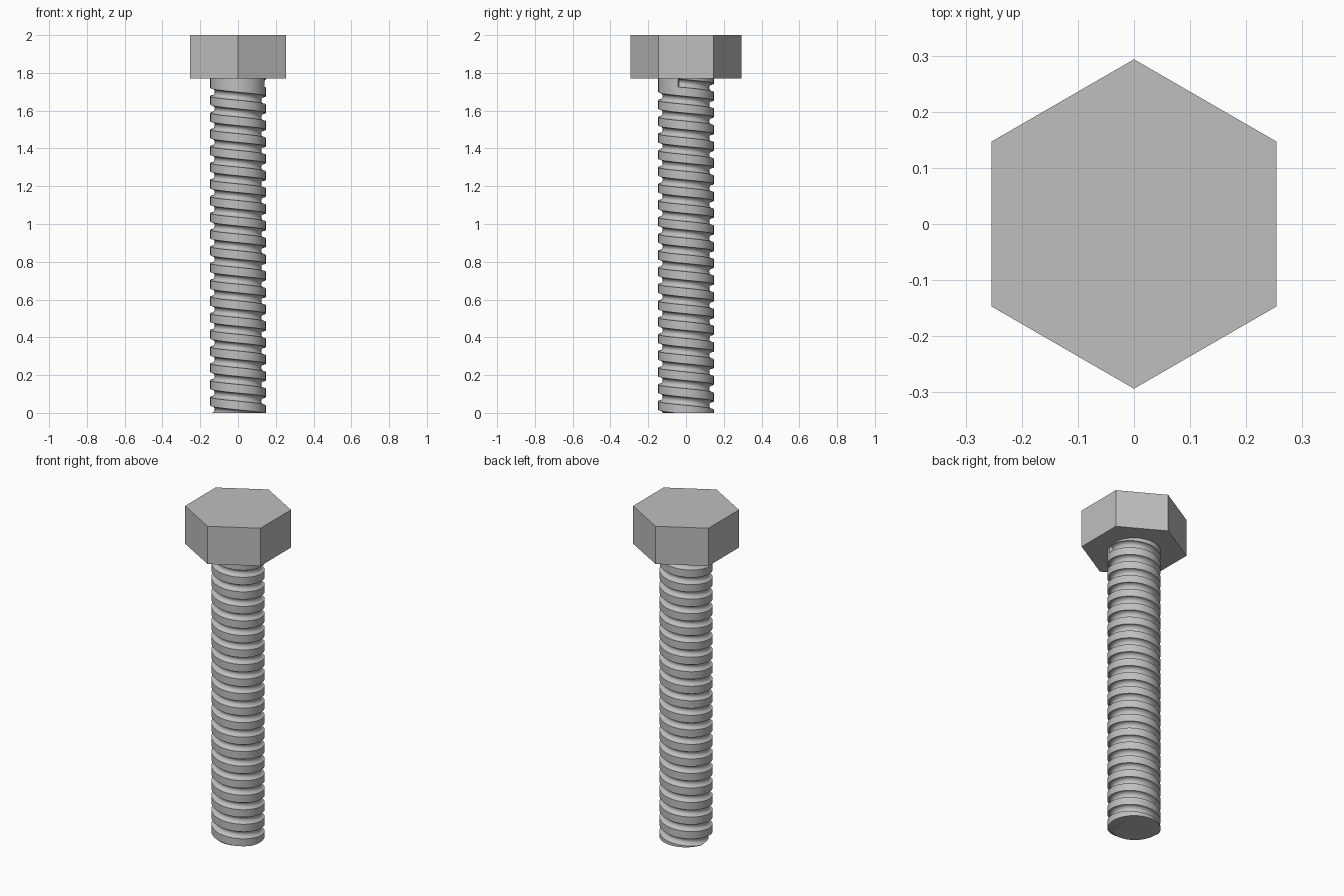
import bpy, bmesh
from math import sin, cos, pi, radians

cube = bpy.data.objects.get("Cube")
if cube:
    bpy.data.objects.remove(cube, do_unlink=True)

# One grey metal for the whole bolt
steel = bpy.data.materials.new("grey steel")
steel.use_nodes = True
steel.diffuse_color = (0.52, 0.52, 0.52, 1)
steel.node_tree.nodes["Principled BSDF"].inputs["Base Color"].default_value = (0.52, 0.52, 0.52, 1)

HEAD_BOTTOM, HEAD_TOP, HEAD_RADIUS = 1.77, 2.0, 0.2935
SHAFT_RADIUS = 0.147
PITCH = HEAD_BOTTOM / 20
GROOVE_HALF, GROOVE_DEPTH = 0.0215, 0.024
STEPS, ARC = 64, 12
GROOVE_Z = 1.743            # groove centre at angle zero
GROOVE_START = -3           # step at which the groove begins


def make_object(name, bm):
    mesh = bpy.data.meshes.new(name)
    bmesh.ops.recalc_face_normals(bm, faces=bm.faces[:])
    bm.to_mesh(mesh)
    bm.free()
    mesh.materials.append(steel)
    obj = bpy.data.objects.new(name, mesh)
    bpy.context.collection.objects.link(obj)
    return obj


# Hexagonal head
bm = bmesh.new()
bmesh.ops.create_cone(bm, cap_ends=True, segments=6, radius1=HEAD_RADIUS,
                      radius2=HEAD_RADIUS, depth=HEAD_TOP - HEAD_BOTTOM)
bmesh.ops.translate(bm, verts=bm.verts[:], vec=(0, 0, (HEAD_TOP + HEAD_BOTTOM) / 2))
make_object("hex_head", bm)

# Threaded shaft: a crest and groove profile wound down around the axis
profile = [(PITCH / 2, 0)]
for j in range(ARC + 1):
    a = pi * j / ARC
    profile.append((GROOVE_HALF * cos(a), GROOVE_DEPTH * sin(a)))
profile.append((-PITCH / 2, 0))

bm = bmesh.new()


def add_row(step, grooved):
    angle = 2 * pi * step / STEPS
    row = []
    for dz, depth in profile:
        r = SHAFT_RADIUS - (depth if grooved else 0)
        z = GROOVE_Z - PITCH * step / STEPS + dz
        row.append(bm.verts.new((r * cos(angle), r * sin(angle), z)))
    return row


rows = [add_row(s, False) for s in range(-2 * STEPS, GROOVE_START + 1)]
rows += [add_row(s, True) for s in range(GROOVE_START, 22 * STEPS)]
for upper, lower in zip(rows, rows[1:]):
    for j in range(len(profile) - 1):
        bm.faces.new((upper[j], upper[j + 1], lower[j + 1], lower[j]))
bmesh.ops.remove_doubles(bm, verts=bm.verts[:], dist=0.00002)

# Trim the shaft under the head and at the tip, then close the tip
for z, side in ((HEAD_BOTTOM, 1), (0, -1)):
    bmesh.ops.bisect_plane(bm, geom=bm.verts[:] + bm.edges[:] + bm.faces[:], dist=1e-6,
                           plane_co=(0, 0, z), plane_no=(0, 0, side), clear_outer=True)
rim = [e for e in bm.edges if e.is_boundary and all(abs(v.co.z) < 1e-4 for v in e.verts)]
bmesh.ops.triangle_fill(bm, use_beauty=True, use_dissolve=False, edges=rim)
shaft = make_object("threaded_shaft", bm)

# Smooth the round surfaces, keep the thread edges crisp
bpy.ops.object.select_all(action='DESELECT')
shaft.select_set(True)
bpy.context.view_layer.objects.active = shaft
bpy.ops.object.shade_smooth_by_angle(angle=radians(40))
